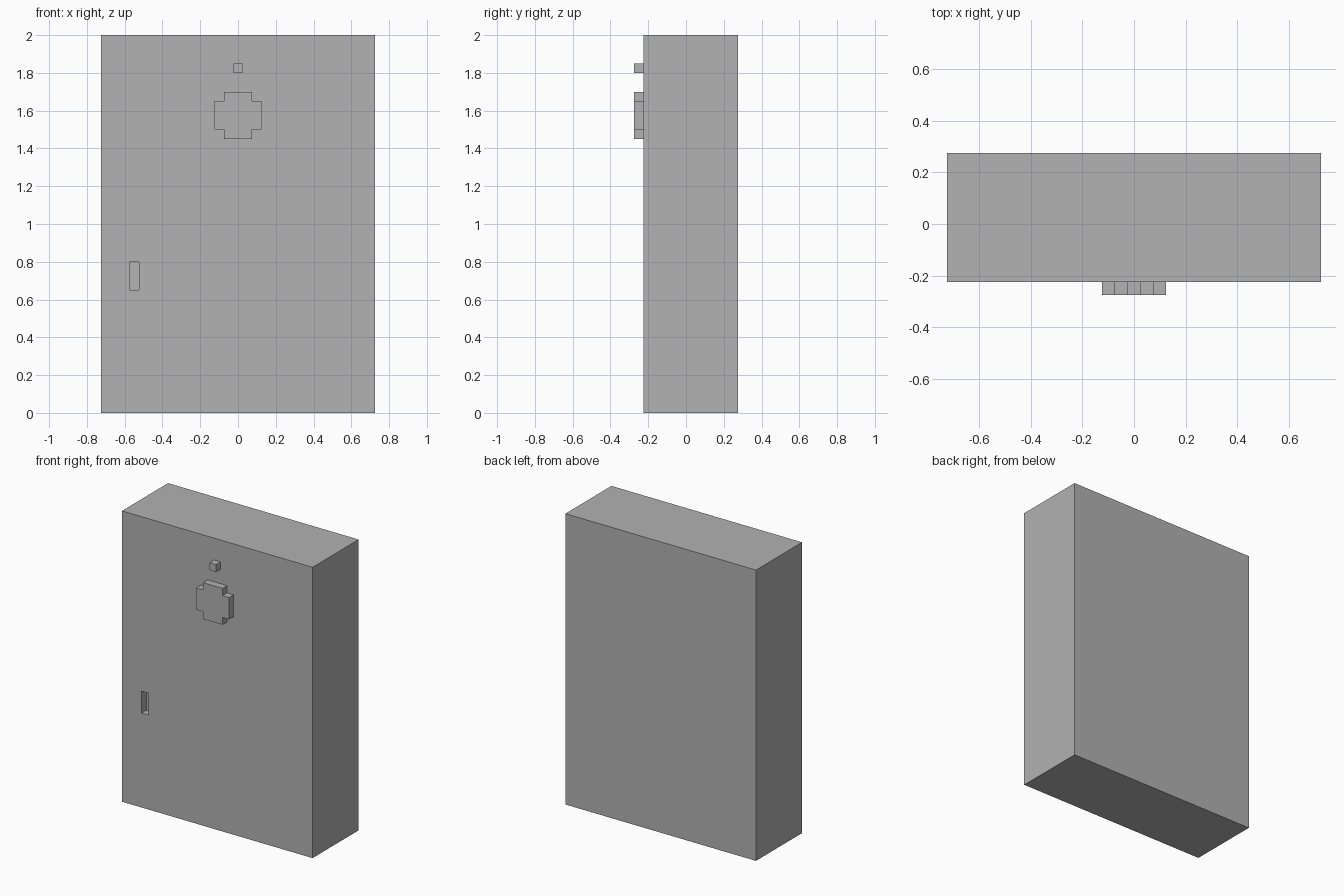
import bpy
import bmesh
from mathutils import Vector

default_cube = bpy.data.objects.get("Cube")
if default_cube:
    bpy.data.objects.remove(default_cube, do_unlink=True)

UNIT = 0.05          # everything sits on this step
FRONT = -0.225       # front face of the cabinet

grey = bpy.data.materials.new("plain_grey")
grey.use_nodes = True
colour = (0.445, 0.445, 0.445, 1)
grey.diffuse_color = colour
grey.node_tree.nodes["Principled BSDF"].inputs["Base Color"].default_value = colour


def make_object(name, bm):
    bmesh.ops.recalc_face_normals(bm, faces=bm.faces)
    mesh = bpy.data.meshes.new(name)
    bm.to_mesh(mesh)
    bm.free()
    mesh.materials.append(grey)
    obj = bpy.data.objects.new(name, mesh)
    bpy.context.collection.objects.link(obj)
    return obj


def box(name, low, high):
    low, high = Vector(low), Vector(high)
    bm = bmesh.new()
    bmesh.ops.create_cube(bm, size=1)
    bmesh.ops.scale(bm, vec=high - low, verts=bm.verts)
    bmesh.ops.translate(bm, vec=(low + high) / 2, verts=bm.verts)
    return make_object(name, bm)


def front_plate(name, outline, centre_z):
    """Extrude an x-z outline forward from the cabinet front."""
    bm = bmesh.new()
    face = bm.faces.new([bm.verts.new((x, FRONT, centre_z + z)) for x, z in outline])
    grown = bmesh.ops.extrude_face_region(bm, geom=[face], use_keep_orig=True)
    moved = [v for v in grown["geom"] if isinstance(v, bmesh.types.BMVert)]
    bmesh.ops.translate(bm, vec=(0, -UNIT, 0), verts=moved)
    return make_object(name, bm)


# Cabinet block with a recessed handle slot
cabinet = box("cabinet_body", (-0.725, FRONT, 0), (0.725, 0.275, 2))
cutter = box("slot_cutter", (-0.575, FRONT - UNIT, 0.65), (-0.525, FRONT + UNIT, 0.8))
cutter.hide_render = True
cut = cabinet.modifiers.new("handle_slot", "BOOLEAN")
cut.operation = "DIFFERENCE"
cut.solver = "EXACT"
cut.object = cutter
bpy.context.view_layer.objects.active = cabinet
bpy.ops.object.modifier_apply(modifier=cut.name)
bpy.data.objects.remove(cutter, do_unlink=True)

# Notched round plate: one corner, turned through four quarters
a, b = 1.5 * UNIT, 2.5 * UNIT
outline = []
corner = [(b, a), (a, a), (a, b)]
for quarter in range(4):
    outline += corner
    corner = [(-z, x) for x, z in corner]
front_plate("notched_plate", outline, 1.575)

# Small peg above the plate
box("small_peg", (-UNIT / 2, FRONT - UNIT, 1.8), (UNIT / 2, FRONT, 1.85))
